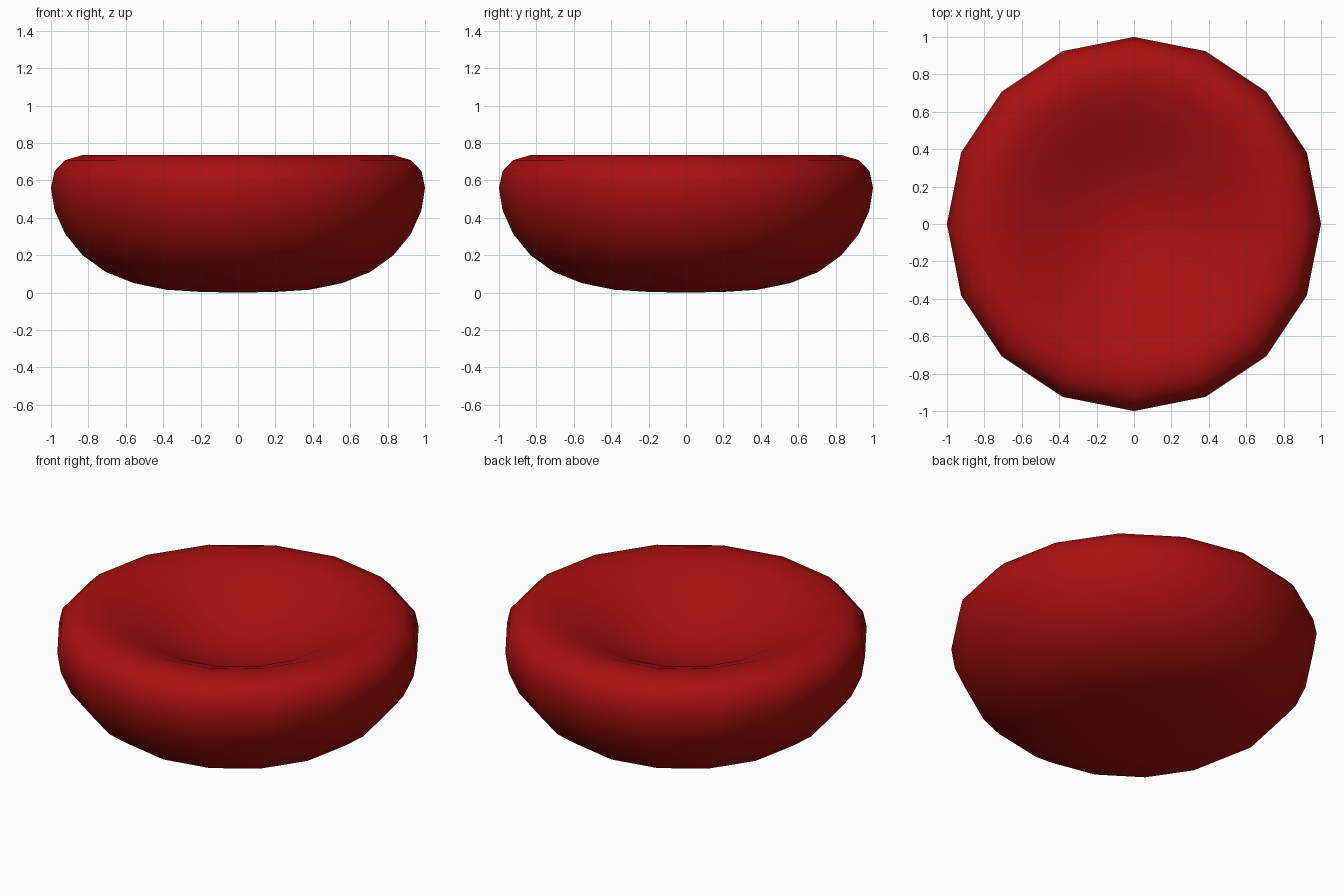
import bpy, bmesh, math

if "Cube" in bpy.data.objects:
    bpy.data.objects.remove(bpy.data.objects["Cube"])

# Cup-shaped cell: a 16-segment sphere with its latitude rings set to a dished profile
BOTTOM = [0.0, 0.003, 0.015, 0.05, 0.11, 0.20, 0.313, 0.44, 0.56]   # pole to equator
TOP = [0.48, 0.505, 0.57, 0.655, 0.712, 0.735, 0.708, 0.65, 0.56]   # dimple centre to equator

bm = bmesh.new()
bmesh.ops.create_uvsphere(bm, u_segments=16, v_segments=16, radius=1.0)
for v in bm.verts:
    r = min(1.0, math.hypot(v.co.x, v.co.y))
    ring = round(math.asin(r) / (math.pi / 16))
    v.co.z = TOP[ring] if v.co.z > 0 else BOTTOM[ring]
for f in bm.faces:
    f.smooth = True
mesh = bpy.data.meshes.new("dished_cell")
bm.to_mesh(mesh)
bm.free()

# Deep red surface
red = bpy.data.materials.new("deep_red")
red.diffuse_color = (0.40, 0.005, 0.005, 1)
red.use_nodes = True
red.node_tree.nodes["Principled BSDF"].inputs["Base Color"].default_value = red.diffuse_color
mesh.materials.append(red)

cell = bpy.data.objects.new("dished_cell", mesh)
bpy.context.collection.objects.link(cell)
